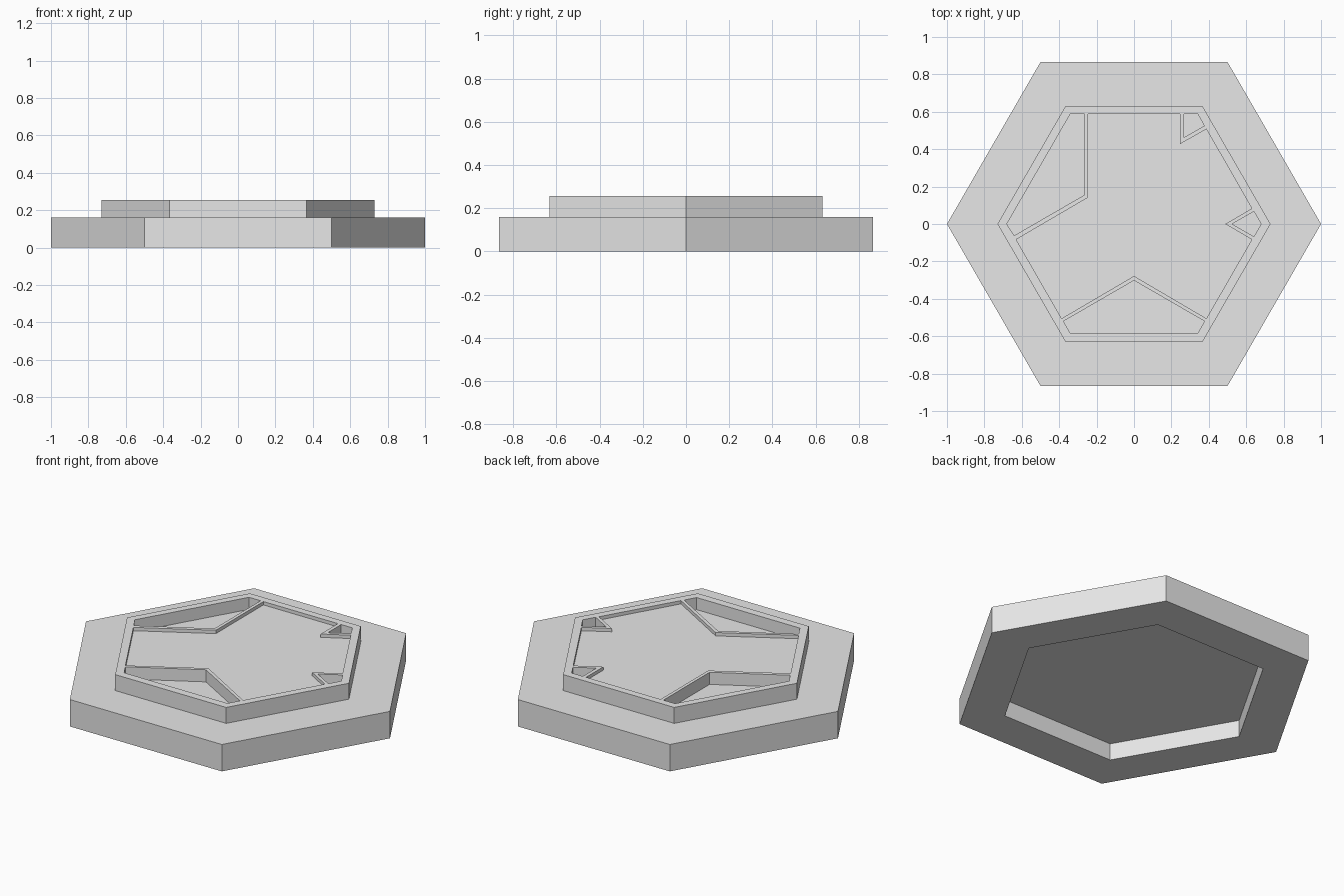
import bpy
import bmesh
from math import cos, sin, radians

cube = bpy.data.objects.get("Cube")
if cube:
    bpy.data.objects.remove(cube, do_unlink=True)

TOP = 0.255          # rim height
FIELD_Z = 0.235      # shallow central field
POCKET_Z = 0.183     # deep corner pockets

grey = bpy.data.materials.new("plain grey")
grey.use_nodes = True
grey.diffuse_color = (0.8, 0.8, 0.8, 1)
grey.node_tree.nodes["Principled BSDF"].inputs["Base Color"].default_value = (0.8, 0.8, 0.8, 1)


def add_object(name, bm):
    bmesh.ops.recalc_face_normals(bm, faces=bm.faces)
    mesh = bpy.data.meshes.new(name)
    bm.to_mesh(mesh)
    bm.free()
    mesh.materials.append(grey)
    obj = bpy.data.objects.new(name, mesh)
    bpy.context.collection.objects.link(obj)
    return obj


def hexagonal_solid(name, profile):
    """Sweep a (radius, height) profile around six sides and cap both ends."""
    bm = bmesh.new()
    rings = [[bm.verts.new((r * cos(radians(60 * i)), r * sin(radians(60 * i)), z))
              for i in range(6)] for r, z in profile]
    for a, b in zip(rings, rings[1:]):
        for i in range(6):
            j = (i + 1) % 6
            bm.faces.new((a[i], a[j], b[j], b[i]))
    bm.faces.new(rings[0])
    bm.faces.new(rings[-1])
    return add_object(name, bm)


def prism_cutter(name, outlines, floor):
    """Upright prisms from the floor height to above the rim."""
    bm = bmesh.new()
    for outline in outlines:
        low = [bm.verts.new((x, y, floor)) for x, y in outline]
        high = [bm.verts.new((x, y, TOP + 0.1)) for x, y in outline]
        bm.faces.new(low)
        bm.faces.new(high)
        for i in range(len(low)):
            j = (i + 1) % len(low)
            bm.faces.new((low[i], low[j], high[j], high[i]))
    obj = add_object(name, bm)
    obj.hide_render = True
    return obj


def carve(target, cutter):
    mod = target.modifiers.new("carve", 'BOOLEAN')
    mod.operation = 'DIFFERENCE'
    mod.solver = 'EXACT'
    mod.object = cutter
    bpy.context.view_layer.objects.active = target
    bpy.ops.object.modifier_apply(modifier=mod.name)
    bpy.data.objects.remove(cutter, do_unlink=True)


# Stepped tile with a stacking recess underneath
tile = hexagonal_solid("hexagonal_tile", [
    (0.74, 0.10), (0.74, 0), (1, 0), (1, 0.16), (0.73, 0.16), (0.73, TOP)])

# Shallow central field, notched where the pockets sit
field = [(-0.245, 0.589), (0.245, 0.589), (0.245, 0.427), (0.387, 0.507),
         (0.63, 0.083), (0.488, 0), (0.63, -0.083), (0.387, -0.505),
         (0, -0.278), (-0.387, -0.505), (-0.63, -0.083), (-0.245, 0.142)]
carve(tile, prism_cutter("field_cutter", [field], FIELD_Z))

# Deep pockets behind thin ridges
front_pocket = [(0, -0.302), (0.377, -0.52), (0.34, -0.585), (-0.34, -0.585), (-0.377, -0.52)]
left_pocket = [(-0.264, 0.589), (-0.34, 0.589), (-0.68, 0), (-0.641, -0.062), (-0.264, 0.156)]
corner_pocket = [(0.266, 0.589), (0.34, 0.589), (0.376, 0.525), (0.266, 0.462)]
right_pocket = [(0.525, 0), (0.641, 0.067), (0.68, 0), (0.641, -0.067)]
carve(tile, prism_cutter("pocket_cutter",
                         [front_pocket, left_pocket, corner_pocket, right_pocket], POCKET_Z))
